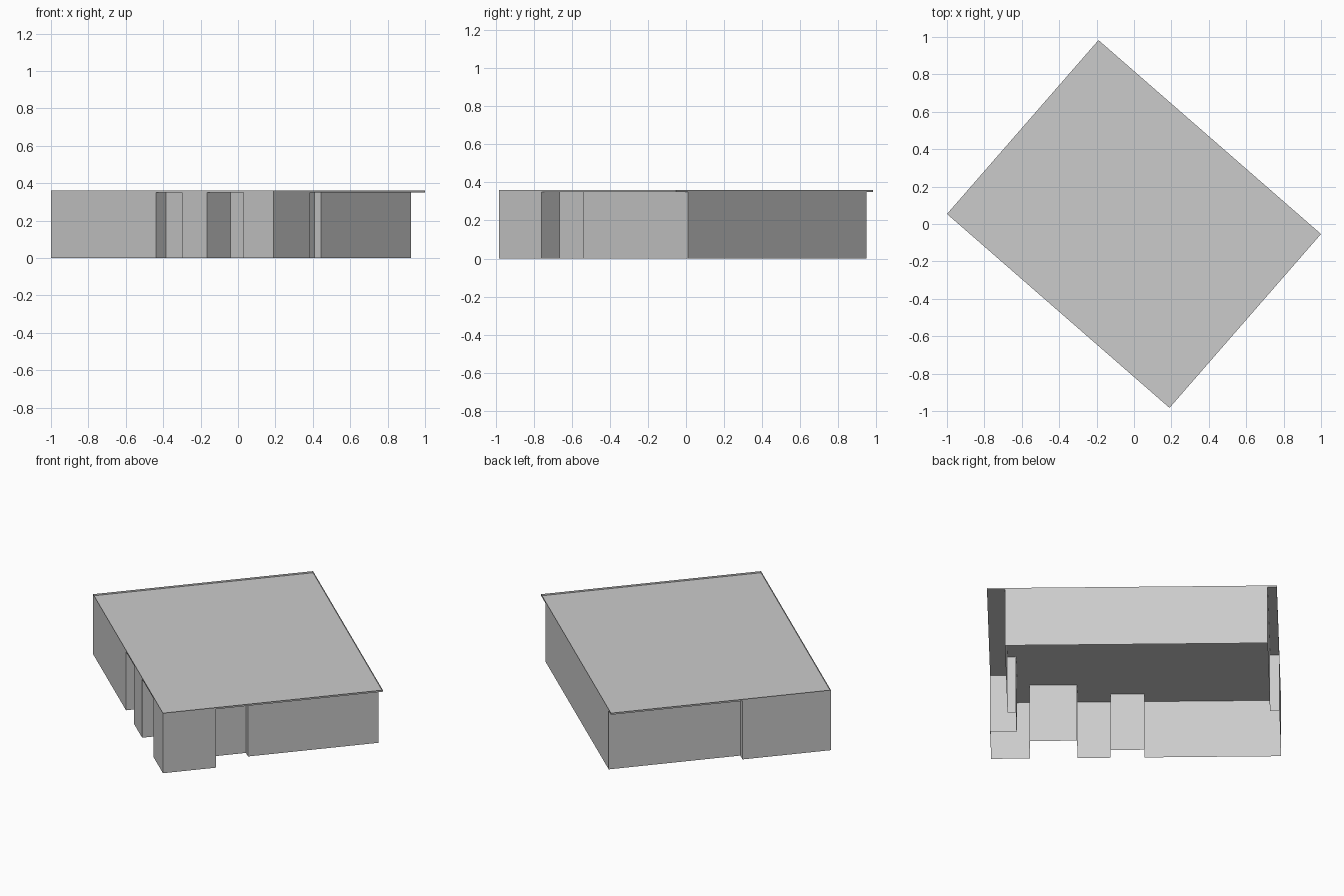
import bpy
import bmesh
from mathutils import Vector

cube = bpy.data.objects.get("Cube")
if cube:
    bpy.data.objects.remove(cube)

# Building footprint frame: origin at the front corner, U along the short side
LENGTH_U, LENGTH_V = 1.233, 1.578
WALL_TOP, RIM_TOP = 0.351, 0.361
U_AXIS = Vector((0.657, 0.754, 0)).normalized()
V_AXIS = Vector((-U_AXIS.y, U_AXIS.x, 0))

grey = bpy.data.materials.new("light_grey")
grey.use_nodes = True
grey.diffuse_color = (0.6, 0.6, 0.6, 1)
grey.node_tree.nodes["Principled BSDF"].inputs["Base Color"].default_value = (0.6, 0.6, 0.6, 1)


def place(u, v, z):
    """Turn footprint coordinates into a centred world position."""
    spot = U_AXIS * (u - LENGTH_U / 2) + V_AXIS * (v - LENGTH_V / 2)
    return spot + Vector((0, 0, z))


def outline_face(bm, outline, z):
    return bm.faces.new([bm.verts.new(place(u, v, z)) for u, v in outline])


def finish(name, bm):
    mesh = bpy.data.meshes.new(name)
    bm.to_mesh(mesh)
    bm.free()
    mesh.materials.append(grey)
    obj = bpy.data.objects.new(name, mesh)
    bpy.context.collection.objects.link(obj)
    return obj


def upright_sheet(name, outline, bottom, top):
    """Thin vertical sheet that follows a closed outline, facing outward."""
    bm = bmesh.new()
    low = [bm.verts.new(place(u, v, bottom)) for u, v in outline]
    high = [bm.verts.new(place(u, v, top)) for u, v in outline]
    for i in range(len(outline)):
        j = (i + 1) % len(outline)
        bm.faces.new((low[i], low[j], high[j], high[i]))
    return finish(name, bm)


# Walls with entrance recesses, counter-clockwise from the front corner
wall_outline = [
    (0, 0), (0.297, 0), (0.297, 0.145), (0.501, 0.145), (0.501, 0.098),
    (LENGTH_U, 0.098), (LENGTH_U, LENGTH_V - 0.051),
    (0.495, LENGTH_V - 0.051), (0.495, LENGTH_V), (0, LENGTH_V),
    (0, 0.835), (0.084, 0.835), (0.084, 0.65), (0, 0.65),
    (0, 0.471), (0.19, 0.471), (0.19, 0.212), (0, 0.212),
]
upright_sheet("outer_walls", wall_outline, 0, WALL_TOP)

# Flat roof with a low rim around its edge
roof_outline = [(0, 0), (LENGTH_U, 0), (LENGTH_U, LENGTH_V), (0, LENGTH_V)]
roof = bmesh.new()
outline_face(roof, roof_outline, WALL_TOP)
finish("roof_deck", roof)
upright_sheet("roof_rim", roof_outline, WALL_TOP, RIM_TOP)
